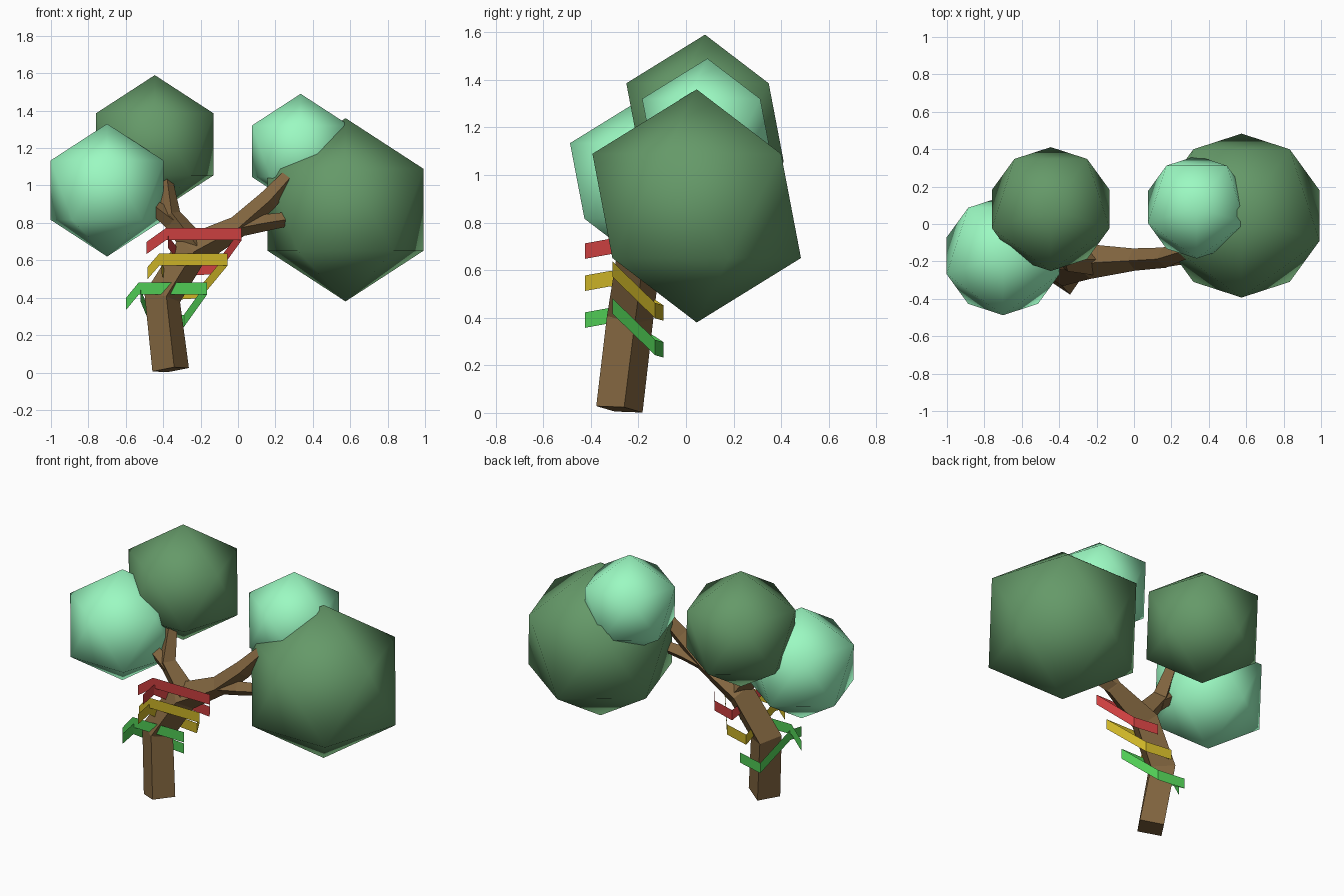
import bpy, bmesh, math
from mathutils import Vector

if "Cube" in bpy.data.objects:
    bpy.data.objects.remove(bpy.data.objects["Cube"])


def material(name, rgb):
    m = bpy.data.materials.new(name)
    m.diffuse_color = (*rgb, 1)
    m.use_nodes = True
    m.node_tree.nodes["Principled BSDF"].inputs["Base Color"].default_value = m.diffuse_color
    return m


def add_object(name, bm, mat, smooth=False):
    me = bpy.data.meshes.new(name)
    bm.normal_update()
    for f in bm.faces:
        f.smooth = smooth
    bm.to_mesh(me)
    bm.free()
    ob = bpy.data.objects.new(name, me)
    me.materials.append(mat)
    bpy.context.collection.objects.link(ob)
    return ob


def limb(name, points, mat):
    """Four-sided tapered tube through (x, y, z, corner radius) points."""
    bm = bmesh.new()
    pos = [Vector(p[:3]) for p in points]
    rings = []
    for i, p in enumerate(pos):
        t = Vector()
        if i > 0:
            t += (p - pos[i - 1]).normalized()
        if i < len(pos) - 1:
            t += (pos[i + 1] - p).normalized()
        t.normalize()
        v = Vector((-0.2, 0.98, 0))
        v = (v - t * v.dot(t)).normalized()
        u = v.cross(t)
        r = points[i][3]
        rings.append([bm.verts.new(p + d * r) for d in (u, v, -u, -v)])
    for a, b in zip(rings, rings[1:]):
        for k in range(4):
            j = (k + 1) % 4
            bm.faces.new((a[k], a[j], b[j], b[k]))
    bm.faces.new(rings[0][::-1])
    bm.faces.new(rings[-1])
    bmesh.ops.recalc_face_normals(bm, faces=bm.faces)
    return add_object(name, bm, mat)


def ribbon(name, points, mat, h=0.065):
    """Upright thin band following the given centre line."""
    bm = bmesh.new()
    cols = [[bm.verts.new((x, y, z + s * h / 2)) for s in (-1, 1)] for x, y, z in points]
    for a, b in zip(cols, cols[1:]):
        bm.faces.new((a[0], b[0], b[1], a[1]))
    return add_object(name, bm, mat)


def foliage(name, centre, r, mat):
    bm = bmesh.new()
    bmesh.ops.create_icosphere(bm, subdivisions=1, radius=r)
    ob = add_object(name, bm, mat, smooth=True)
    ob.location = centre
    ob.rotation_euler.z = -math.pi / 2


bark = material("bark", (0.22, 0.13, 0.05))
dark = material("dark_leaf", (0.13, 0.32, 0.14))
light = material("light_leaf", (0.33, 0.95, 0.54))

# Foliage balls
foliage("foliage_right_large", (0.575, 0.045, 0.87), 0.49, dark)
foliage("foliage_left_back", (-0.445, 0.08, 1.22), 0.37, dark)
foliage("foliage_right_small", (0.335, 0.09, 1.183), 0.307, light)
foliage("foliage_left_front", (-0.70, -0.17, 0.975), 0.355, light)

# Trunk running into the right branch, plus side branches
limb("trunk", [(-0.36, -0.28, 0.015, 0.10), (-0.405, -0.235, 0.40, 0.10),
               (-0.25, -0.20, 0.65, 0.095), (0.0, -0.19, 0.78, 0.06),
               (0.16, -0.18, 0.92, 0.055), (0.35, -0.12, 1.13, 0.035)], bark)
limb("branch_left", [(-0.22, -0.20, 0.66, 0.075), (-0.36, -0.20, 0.84, 0.055),
                     (-0.39, -0.11, 1.06, 0.035)], bark)
limb("twig_left", [(-0.35, -0.20, 0.81, 0.05), (-0.48, -0.20, 0.91, 0.035)], bark)
limb("twig_right", [(-0.02, -0.19, 0.77, 0.05), (0.14, -0.19, 0.80, 0.045),
                    (0.33, -0.17, 0.83, 0.035)], bark)

# Ribbons: left tail, front, right side, back, left side, front tail
bands = [
    ("ribbon_red", (0.60, 0.05, 0.05), -0.385, 0.02, 0.74, (-0.49, 0.665), (-0.11, 0.56), -0.26),
    ("ribbon_yellow", (0.60, 0.45, 0.02), -0.42, -0.055, 0.605, (-0.485, 0.53), (-0.20, 0.43), -0.36),
    ("ribbon_green", (0.08, 0.60, 0.09), -0.53, -0.165, 0.45, (-0.60, 0.365), (-0.29, 0.275), -0.46),
]
for name, rgb, xa, xb, z, tail, back, xd in bands:
    ribbon(name, [(tail[0], -0.31, tail[1]), (xa, -0.31, z), (xb, -0.31, z),
                  (back[0], -0.13, back[1]), (xd, -0.095, back[1] - 0.01),
                  (xa + 0.01, -0.315, z - 0.04), (xa + 0.01, -0.425, z - 0.06)],
           material(name, rgb))
